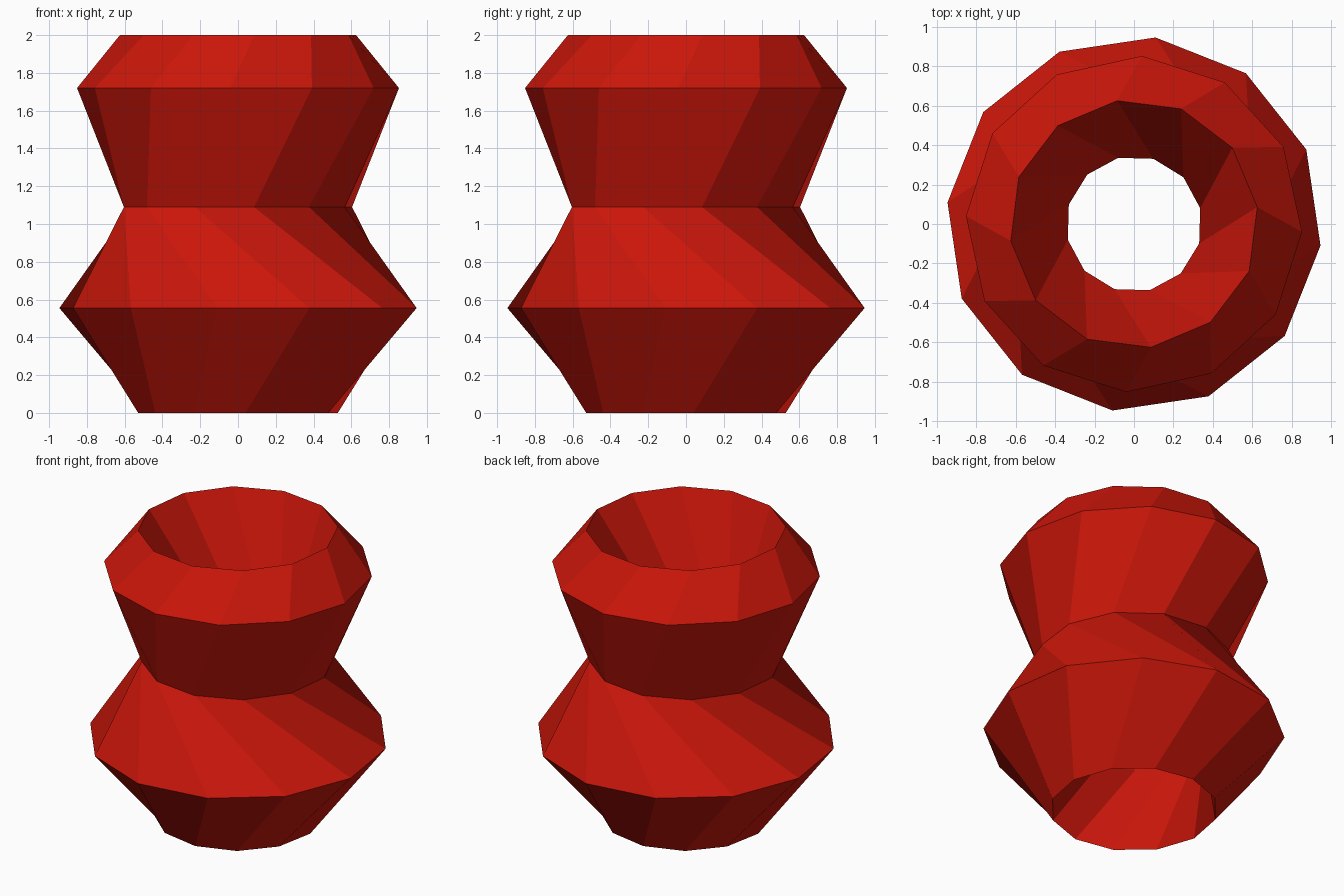
import bpy
import bmesh
from math import cos, sin, radians

if "Cube" in bpy.data.objects:
    bpy.data.objects.remove(bpy.data.objects["Cube"])

SIDES = 12

# Closed twisted profile:
# (radius, start angle in degrees, height, split the strip above the other way)
PROFILE = [
    (0.53, 4.3, 0.0, False),      # foot rim
    (0.952, 23.4, 0.555, False),  # lower belly
    (0.61, -22.0, 1.09, True),    # waist
    (0.853, -2.7, 1.72, True),    # shoulder
    (0.631, 7.8, 2.0, False),     # mouth rim
    (0.345, -16.6, 1.38, False),  # inner throat
    (0.46, -41.0, 0.55, True),    # inner foot hollow
]


def ring(bm, radius, start, z):
    angles = [radians(start + 360 * i / SIDES) for i in range(SIDES)]
    return [bm.verts.new((radius * cos(a), radius * sin(a), z)) for a in angles]


# Twisted faceted vase with an open throat
bm = bmesh.new()
rings = [ring(bm, *p[:3]) for p in PROFILE]
for k, low in enumerate(rings):
    high = rings[(k + 1) % len(rings)]
    for i in range(SIDES):
        j = (i + 1) % SIDES
        quad = [low[i], low[j], high[j], high[i]]
        if PROFILE[k][3]:
            quad = quad[1:] + quad[:1]
        bm.faces.new(quad)
bmesh.ops.recalc_face_normals(bm, faces=bm.faces)

mesh = bpy.data.meshes.new("twisted_vase")
bm.to_mesh(mesh)
bm.free()
vase = bpy.data.objects.new("twisted_vase", mesh)
bpy.context.collection.objects.link(vase)

# Red finish
red = bpy.data.materials.new("red")
red.diffuse_color = (0.6, 0.008, 0.003, 1.0)
red.use_nodes = True
red.node_tree.nodes["Principled BSDF"].inputs["Base Color"].default_value = red.diffuse_color
mesh.materials.append(red)
